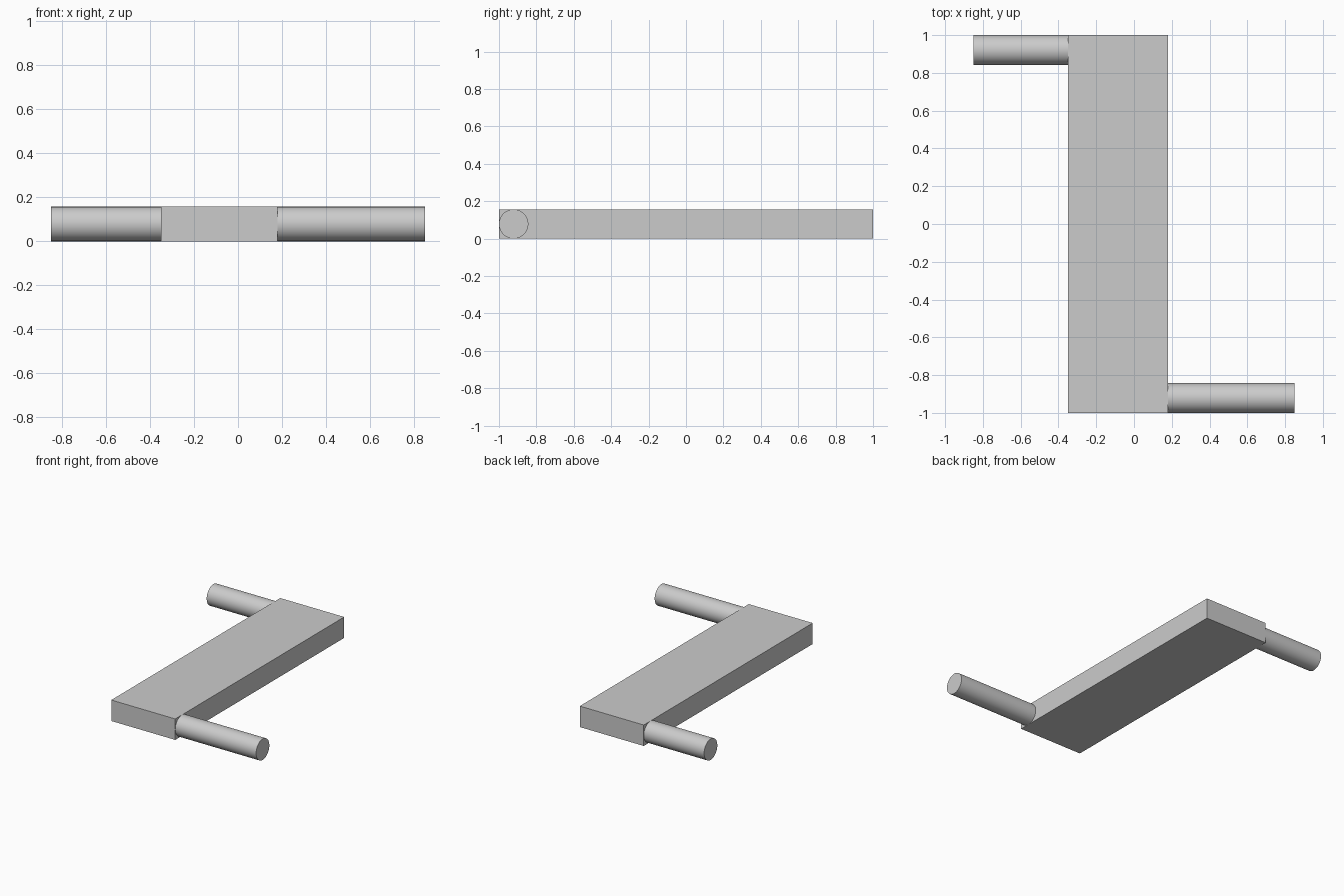
import bpy
import math

cube = bpy.data.objects.get("Cube")
if cube:
    bpy.data.objects.remove(cube, do_unlink=True)

# One plain grey for every part
grey = bpy.data.materials.new("plain_grey")
grey.use_nodes = True
colour = (0.6, 0.6, 0.6, 1)
grey.diffuse_color = colour
grey.node_tree.nodes["Principled BSDF"].inputs["Base Color"].default_value = colour

HEIGHT = 0.157
RADIUS = HEIGHT / 2
LEFT, RIGHT = 0.18, -0.35  # side faces of the arm


def finish(name):
    obj = bpy.context.object
    obj.name = name
    obj.data.materials.append(grey)
    bpy.ops.object.transform_apply(location=False, rotation=True, scale=True)
    return obj


def peg(name, x0, x1, y):
    """Round peg lying along x."""
    bpy.ops.mesh.primitive_cylinder_add(
        vertices=64, radius=RADIUS, depth=abs(x1 - x0),
        location=((x0 + x1) / 2, y, RADIUS), rotation=(0, math.pi / 2, 0))
    finish(name)
    bpy.ops.object.shade_smooth_by_angle(angle=math.radians(30))


# Flat crank arm
bpy.ops.mesh.primitive_cube_add(size=1, location=((LEFT + RIGHT) / 2, 0, RADIUS))
bpy.context.object.scale = (LEFT - RIGHT, 2, HEIGHT)
finish("crank_arm")

# Pegs at opposite ends, flush with the arm's ends
peg("front_handle", LEFT, 0.85, -1 + RADIUS)
peg("rear_axle", RIGHT, -0.85, 1 - RADIUS)
